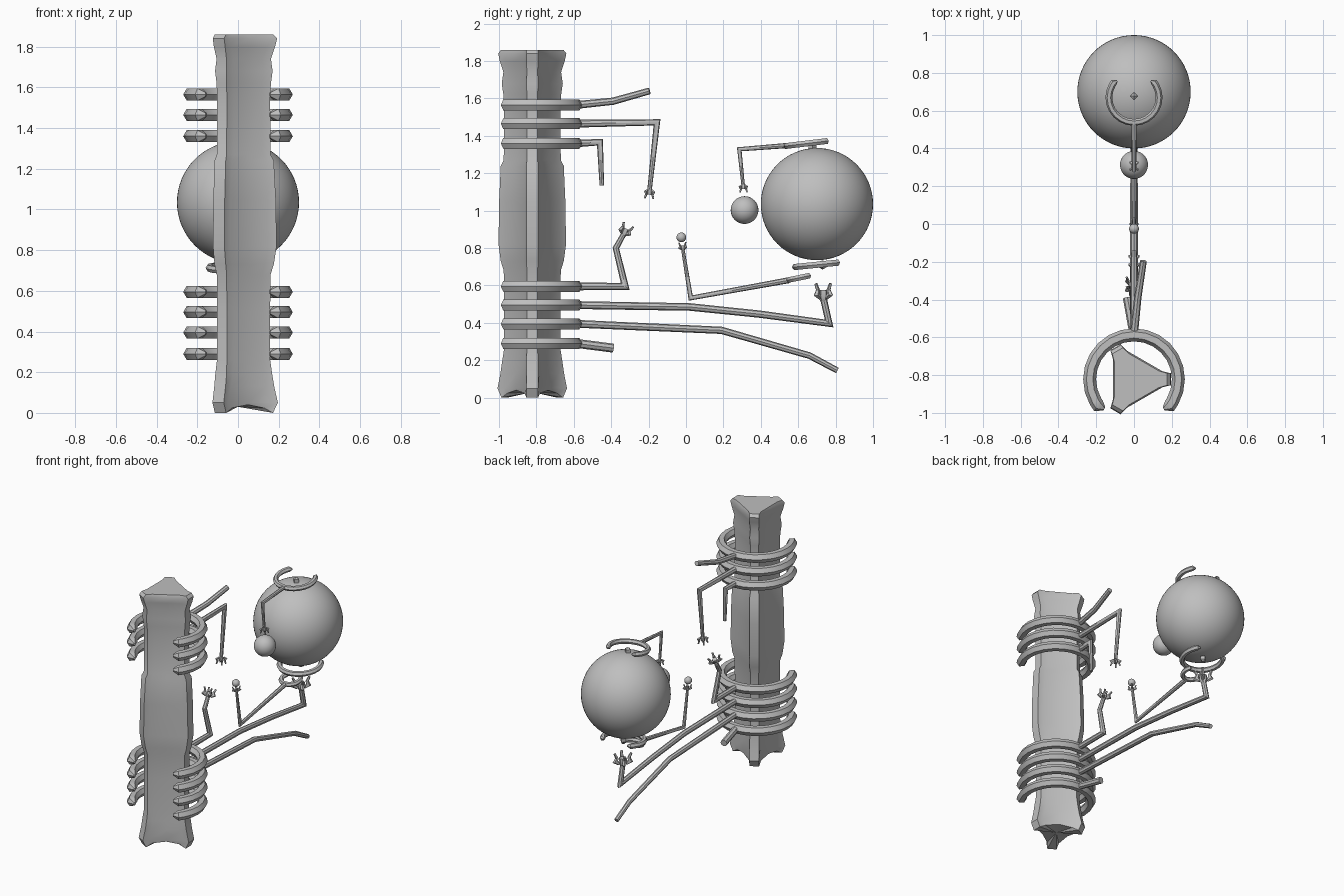
import bpy, bmesh, math
from mathutils import Vector

if "Cube" in bpy.data.objects:
    bpy.data.objects.remove(bpy.data.objects["Cube"])

grey = bpy.data.materials.new("plain grey")
grey.diffuse_color = (0.52, 0.52, 0.52, 1)
grey.use_nodes = True
grey.node_tree.nodes["Principled BSDF"].inputs["Base Color"].default_value = grey.diffuse_color


def finish(bm, name, angle=35):
    bmesh.ops.recalc_face_normals(bm, faces=bm.faces[:])
    me = bpy.data.meshes.new(name)
    bm.to_mesh(me)
    bm.free()
    me.materials.append(grey)
    ob = bpy.data.objects.new(name, me)
    bpy.context.collection.objects.link(ob)
    bpy.ops.object.select_all(action='DESELECT')
    ob.select_set(True)
    bpy.context.view_layer.objects.active = ob
    bpy.ops.object.shade_smooth_by_angle(angle=math.radians(angle))
    return ob


def skin(bm, rings):
    for a, b in zip(rings, rings[1:]):
        for i in range(len(a)):
            j = (i + 1) % len(a)
            bm.faces.new((a[i], a[j], b[j], b[i]))


def tube(bm, pts, radii, normal, sides=6):
    """Mitred tube through points; normal is the plane the path bends in."""
    pts = [Vector(p) for p in pts]
    rings = []
    for i, p in enumerate(pts):
        d0 = (p - pts[i - 1]).normalized() if i else None
        d1 = (pts[i + 1] - p).normalized() if i < len(pts) - 1 else None
        d0, d1 = d0 or d1, d1 or d0
        t = (d0 + d1).normalized()
        n = (Vector(normal) - t * t.dot(Vector(normal))).normalized()
        b = n.cross(t)
        k = 1 / max(t.dot(d0), 0.6)
        r = radii[i]
        rings.append([bm.verts.new(p + b * (k * r * math.cos(math.tau * s / sides))
                                   + n * (r * math.sin(math.tau * s / sides)))
                      for s in range(sides)])
    skin(bm, rings)
    bm.faces.new(rings[0])
    bm.faces.new(rings[-1])


def c_ring(name, centre, R, r, tilt=0, side=1):
    """Open ring with pointed ends; closed side faces +y (side=1) or -y."""
    bm = bmesh.new()
    angles = [-45, -37] + [-30 + 15 * i for i in range(17)] + [217, 225]
    pts, radii = [], []
    for i, a in enumerate(angles):
        end = i in (0, len(angles) - 1)
        rr = R - (0.4 * r if end else 0)
        y = side * math.sin(math.radians(a)) * rr
        pts.append(Vector(centre) + Vector((rr * math.cos(math.radians(a)),
                                            y * math.cos(tilt), y * math.sin(tilt))))
        radii.append(r * 0.3 if end else r)
    tube(bm, pts, radii, (0, -math.sin(tilt), math.cos(tilt)))
    finish(bm, name)


def arm(name, pts, r0, r1):
    bm = bmesh.new()
    n = len(pts) - 1
    tube(bm, pts, [r0 + (r1 - r0) * i / n for i in range(n + 1)], (1, 0, 0), 8)
    finish(bm, name)


def claw(name, base, direction, s):
    """Small hand: palm block and four jointed fingers."""
    bm = bmesh.new()
    d, base = Vector(direction).normalized(), Vector(base)
    u = Vector((1, 0, 0))
    v = d.cross(u)
    tube(bm, [base - d * 0.1 * s, base + d * 0.2 * s, base + d * 0.6 * s],
         [0.2 * s, 0.34 * s, 0.3 * s], u)
    for i in range(4):
        a = math.tau * i / 4 + math.pi / 4
        o = u * math.cos(a) + v * math.sin(a)
        path = [base + d * z * s + o * q * s
                for z, q in ((0.1, 0.3), (0.3, 0.6), (0.6, 0.48), (1.0, 0.66))]
        tube(bm, path, [0.12 * s, 0.18 * s, 0.13 * s, 0.1 * s], d.cross(o), 5)
    finish(bm, name)


def ball(name, c, r, seg=48):
    bm = bmesh.new()
    bmesh.ops.create_uvsphere(bm, u_segments=seg, v_segments=max(3, seg // 2), radius=r)
    bmesh.ops.translate(bm, verts=bm.verts[:], vec=c)
    finish(bm, name)


# Triangular pillar with raised corner ribs: (z, corner reach, face distance)
PILLAR_Y = -0.822
layers = [(0.0, .172, .100), (0.05, .196, .104), (0.13, .178, .102), (0.19, .168, .100),
          (0.26, .158, .096), (0.5, .158, .096), (0.68, .160, .098), (0.73, .176, .106),
          (0.82, .190, .108), (1.05, .186, .106), (1.24, .176, .104), (1.27, .160, .096),
          (1.56, .158, .094), (1.62, .162, .096), (1.68, .170, .100), (1.74, .162, .098),
          (1.80, .182, .108), (1.84, .192, .112), (1.86, .174, .104)]
bm = bmesh.new()
rings = []
for i, (z, r, a) in enumerate(layers):
    ring = []
    q = r - 0.042
    w = (a - q / 2) / 0.866
    h = 0.032 if r > 0.165 else 0.028
    raise_z = 0.04 if i == 0 else 0
    for c in range(3):
        rot = math.tau * c / 3
        co, si = math.cos(rot), math.sin(rot)
        m = (a * 0.5, a * 0.866)
        for x, y, dz in ((q, -w, raise_z * .6), (r, -h, 0), (r, h, 0), (q, w, raise_z * .6),
                         (m[0], m[1], raise_z)):
            ring.append(bm.verts.new((x * co - y * si, PILLAR_Y + x * si + y * co, z + dz)))
    rings.append(ring)
skin(bm, rings)
bm.faces.new(rings[-1])
hub = bm.verts.new((0, PILLAR_Y, 0.03))
for i in range(15):
    bm.faces.new((rings[0][i], rings[0][(i + 1) % 15], hub))
finish(bm, "triangular_pillar", 30)

# Clamp rings around the pillar
for i, z in enumerate((1.565, 1.465, 1.36, 0.595, 0.495, 0.395, 0.29)):
    c_ring(f"pillar_clamp_{i + 1}", (0, PILLAR_Y, z), 0.235, 0.034)

# Arms growing from the clamps
Y = -0.585
arm("upper_arm_stub", [(0, Y, 1.565), (.02, -.39, 1.585), (.05, -.195, 1.64)], .021, .018)
arm("upper_arm_long", [(0, Y, 1.465), (0, -.155, 1.472), (0, -.195, 1.11)], .021, .012)
claw("upper_long_claw", (0, -.193, 1.115), (0, -.1, -1), .05)
arm("upper_arm_short", [(0, Y, 1.36), (0, -.46, 1.365), (0, -.45, 1.135)], .021, .012)
arm("lower_arm_short", [(0, Y, .595), (0, -.325, .595), (-.01, -.375, .80), (-.01, -.33, .88)],
    .021, .014)
claw("lower_short_claw", (-.01, -.335, .87), (0, .5, 1), .062)
arm("lower_arm_long", [(0, Y, .495), (0, .02, .485), (0, .39, .447), (0, .765, .397),
                       (0, .735, .53)], .021, .018)
claw("lower_long_claw", (0, .735, .525), (0, -.02, 1), .085)
arm("lower_arm_trailing", [(0, Y, .395), (0, .19, .36), (0, .66, .225), (0, .81, .145)],
    .021, .016)
arm("lower_arm_stub", [(0, Y, .29), (-.035, -.39, .265)], .024, .024)

# Spheres
ball("large_sphere", (0, .70, 1.035), .30, 64)
ball("small_sphere", (0, .313, 1.003), .074)

# Ring, peg and hanging arm above the large sphere
c_ring("top_ring", (0, .67, 1.362), .133, .018, .12, -1)
ball("top_peg", (0, .677, 1.345), .025, 4)
arm("top_ring_arm", [(0, .54, 1.348), (0, .285, 1.328), (0, .306, 1.13)], .014, .009)
claw("top_ring_claw", (0, .306, 1.14), (0, .05, -1), .042)

# Ring and peg under the large sphere
c_ring("bottom_ring", (0, .725, .713), .14, .019, .1, -1)
ball("bottom_peg", (0, .73, .71), .025, 4)

# Small ring below, with its bent arm holding a bead
c_ring("small_ring", (0, .615, .643), .065, .017, .2, -1)
arm("small_ring_arm", [(0, .55, .628), (0, .025, .533), (0, -.018, .80)], .016, .009)
claw("small_ring_claw", (0, -.016, .79), (0, -.1, 1), .04)
ball("bead", (0, -.025, .857), .026, 24)
